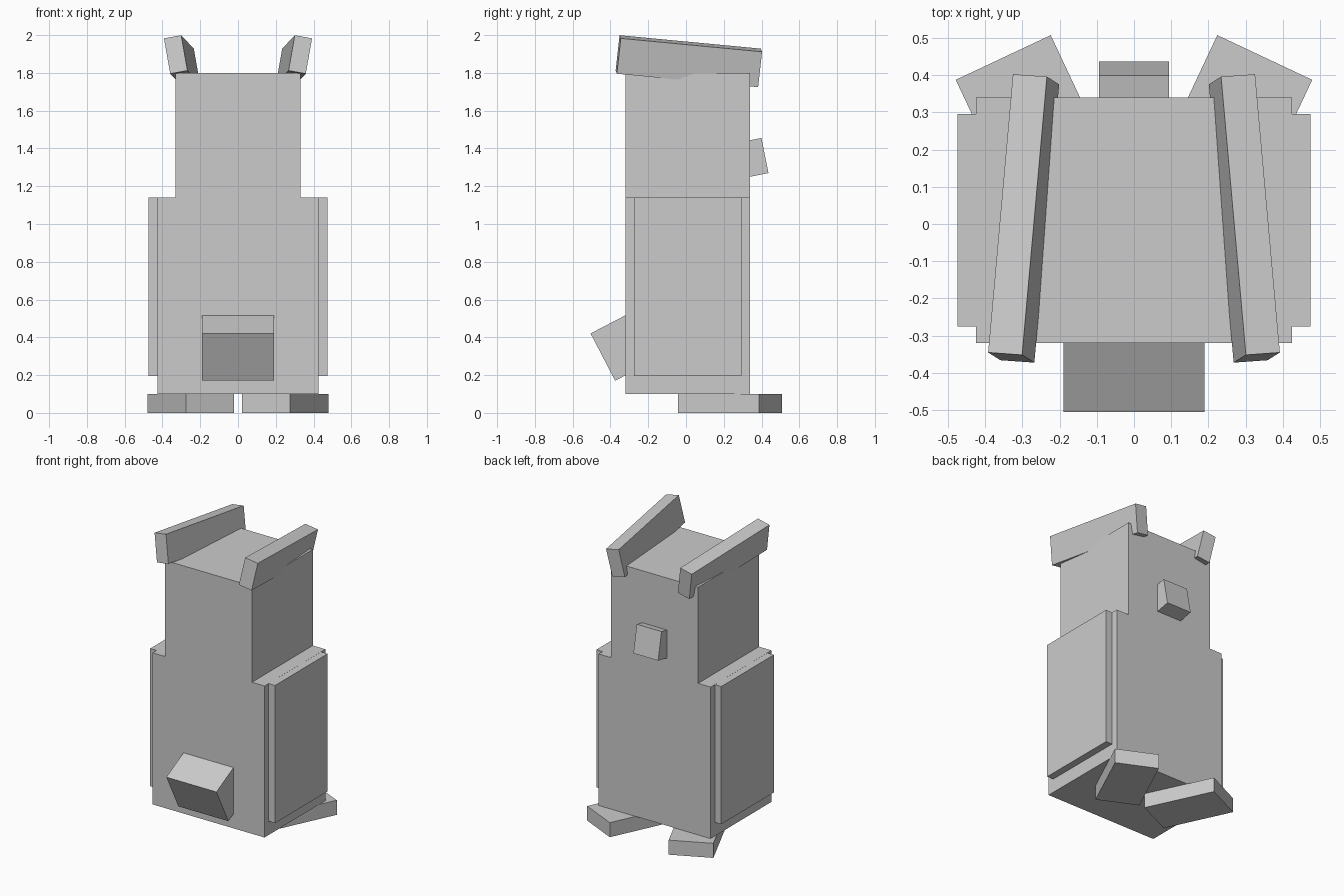
import bpy
import bmesh
from math import radians
from mathutils import Euler, Matrix, Vector

if "Cube" in bpy.data.objects:
    bpy.data.objects.remove(bpy.data.objects["Cube"])


def finish(name, bm, mirrored=False):
    bmesh.ops.recalc_face_normals(bm, faces=bm.faces[:])
    mesh = bpy.data.meshes.new(name)
    bm.to_mesh(mesh)
    bm.free()
    obj = bpy.data.objects.new(name, mesh)
    bpy.context.collection.objects.link(obj)
    if mirrored:
        mod = obj.modifiers.new("Mirror", 'MIRROR')
        mod.use_axis[0] = True
        mod.use_mirror_merge = False
    return obj


def box(name, center, size, rot=(0, 0, 0), mirrored=False):
    bm = bmesh.new()
    mat = Matrix.LocRotScale(Vector(center), Euler([radians(a) for a in rot]), Vector(size))
    bmesh.ops.create_cube(bm, size=1, matrix=mat)
    return finish(name, bm, mirrored)


# Body and head: one stepped outline extruded front to back
half = [(0.425, 0.1), (0.425, 1.14), (0.33, 1.14), (0.33, 1.8)]
outline = half + [(-x, z) for x, z in reversed(half)]
bm = bmesh.new()
face = bm.faces.new([bm.verts.new((x, -0.32, z)) for x, z in outline])
ext = bmesh.ops.extrude_face_region(bm, geom=[face])
bmesh.ops.translate(bm, vec=(0, 0.66, 0),
                    verts=[g for g in ext["geom"] if isinstance(g, bmesh.types.BMVert)])
finish("body_and_head", bm)

# Flat side wings
box("wings", (0.449, 0.01, 0.667), (0.05, 0.57, 0.945), mirrored=True)

# Splayed feet
box("feet", (0.25, 0.232, 0.05), (0.282, 0.476, 0.1), (0, 0, -25.2), mirrored=True)

# Tilted ridges along the head's top edges
box("head_ridges", (0.2965, 0.015, 1.862), (0.093, 0.754, 0.191), (-5.5, 10.4, 4.1), mirrored=True)

# Beak on the back side, tail stub on the front side
box("beak", (0, 0.325, 1.344), (0.188, 0.19, 0.189), (11.3, 0, 0))
box("tail", (0, -0.316, 0.36), (0.38, 0.28, 0.282), (27.5, 0, 0))
